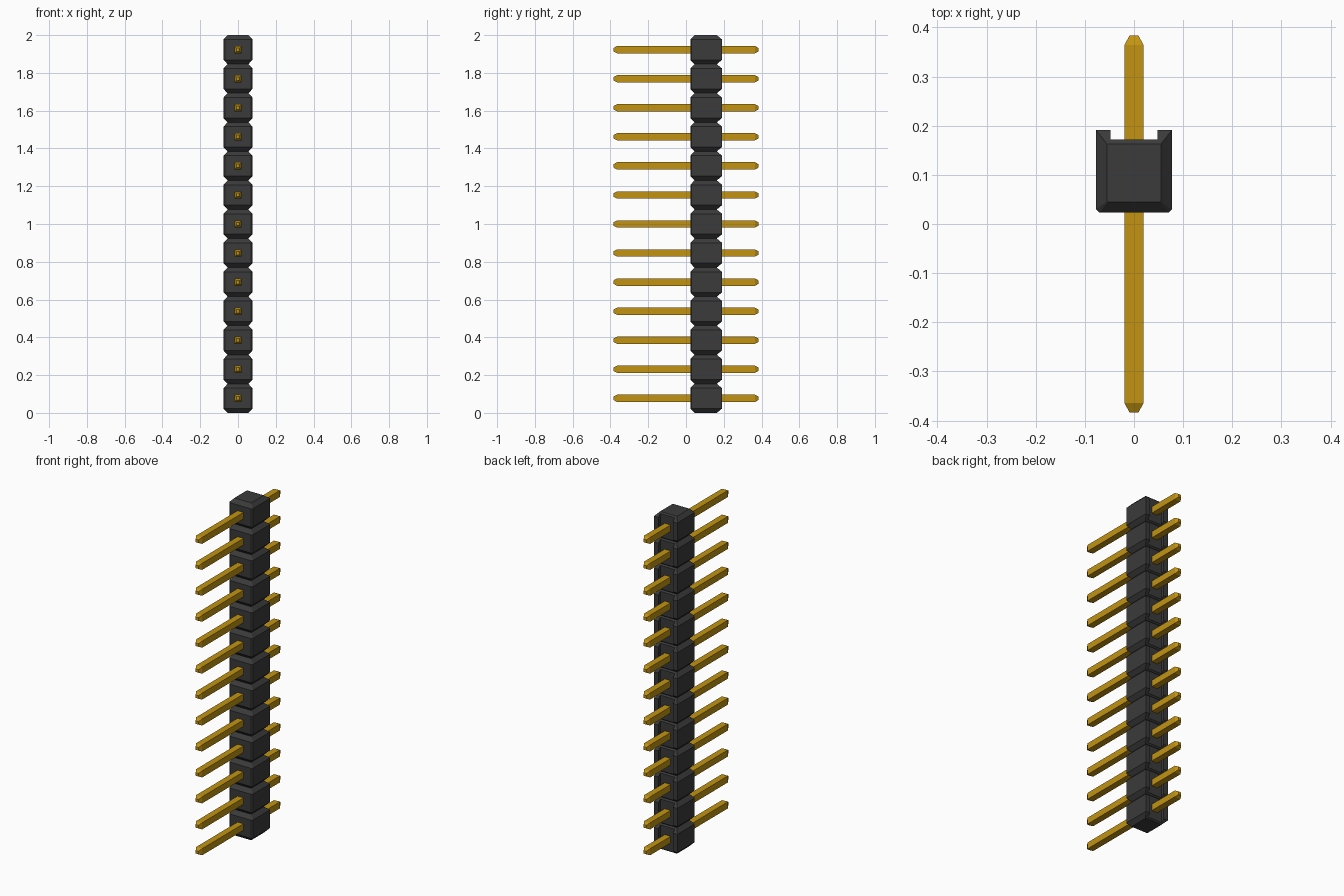
import bpy, bmesh

cube = bpy.data.objects.get("Cube")
if cube:
    bpy.data.objects.remove(cube, do_unlink=True)

COUNT = 13
PITCH = 2.0 / COUNT


def material(name, rgb, rough):
    m = bpy.data.materials.new(name)
    m.use_nodes = True
    m.diffuse_color = (*rgb, 1)
    bsdf = m.node_tree.nodes["Principled BSDF"]
    bsdf.inputs["Base Color"].default_value = (*rgb, 1)
    bsdf.inputs["Roughness"].default_value = rough
    return m


def loft(name, rings, mat):
    """Closed solid through a list of rings with equal point counts."""
    bm = bmesh.new()
    loops = [[bm.verts.new(p) for p in ring] for ring in rings]
    for a, b in zip(loops, loops[1:]):
        for i in range(len(a)):
            j = (i + 1) % len(a)
            bm.faces.new((a[i], a[j], b[j], b[i]))
    bm.faces.new(loops[0][::-1])
    bm.faces.new(loops[-1])
    bmesh.ops.recalc_face_normals(bm, faces=bm.faces)
    mesh = bpy.data.meshes.new(name)
    bm.to_mesh(mesh)
    bm.free()
    obj = bpy.data.objects.new(name, mesh)
    bpy.context.collection.objects.link(obj)
    mesh.materials.append(mat)
    return obj


def stack(obj):
    """Repeat one unit up the full height."""
    mod = obj.modifiers.new("Stack", 'ARRAY')
    mod.count = COUNT
    mod.use_relative_offset = False
    mod.use_constant_offset = True
    mod.constant_offset_displace = (0, 0, PITCH)


black = material("black plastic", (0.043, 0.043, 0.043), 0.6)
gold = material("gold metal", (0.54, 0.295, 0.006), 0.4)


# Housing block: tapered ends, clipped front corners
def outline(half, front, back, cut, z):
    return [(-half + cut, front, z), (half - cut, front, z),
            (half, front + cut, z), (half, back, z),
            (-half, back, z), (-half, front + cut, z)]


TAPER = 0.023
narrow = (0.055, 0.045, 0.163, 0.001)
wide = (0.077, 0.023, 0.191, 0.007)
housing = loft("housing", [outline(*narrow, 0), outline(*wide, TAPER),
                           outline(*wide, PITCH - TAPER), outline(*narrow, PITCH)], black)

# Channel along the back of the housing
def rect(half, z):
    return [(-half, 0.172, z), (half, 0.172, z), (half, 0.3, z), (-half, 0.3, z)]


cutter = loft("channel_cutter", [rect(0.048, -0.1), rect(0.048, PITCH + 0.1)], black)
cutter.hide_render = True
channel = housing.modifiers.new("Channel", 'BOOLEAN')
channel.operation = 'DIFFERENCE'
channel.solver = 'EXACT'
channel.object = cutter
bpy.context.view_layer.objects.active = housing
bpy.ops.object.modifier_apply(modifier=channel.name)
bpy.data.objects.remove(cutter, do_unlink=True)
stack(housing)


# Square pins with pointed tips
def square(r, y):
    z = PITCH / 2
    return [(-r, y, z - r), (r, y, z - r), (r, y, z + r), (-r, y, z + r)]


pins = loft("pins", [square(0.009, -0.384), square(0.0195, -0.364),
                     square(0.0195, 0.364), square(0.009, 0.384)], gold)
stack(pins)
